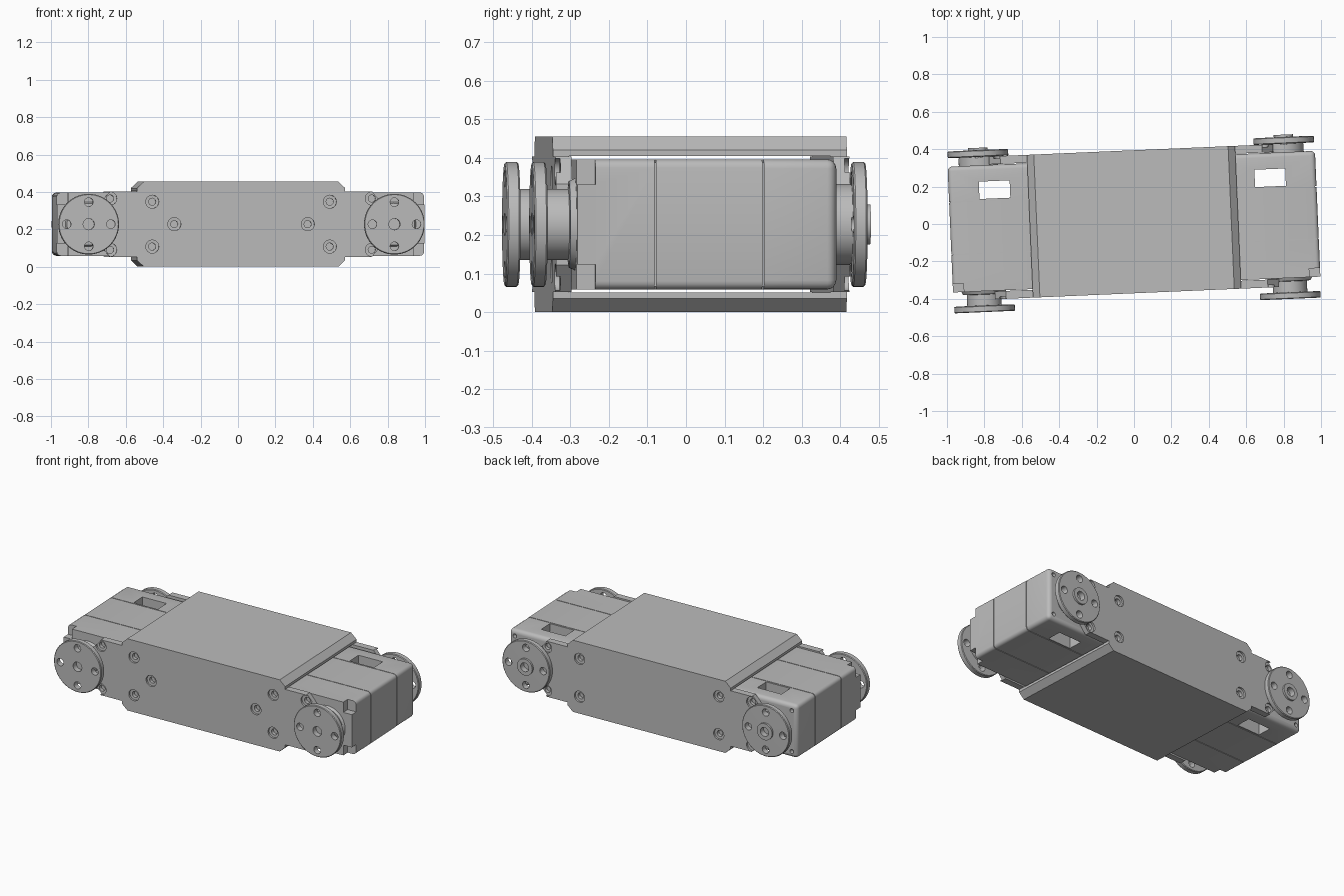
import bpy, bmesh, math
from mathutils import Matrix, Vector

if "Cube" in bpy.data.objects:
    bpy.data.objects.remove(bpy.data.objects["Cube"], do_unlink=True)

grey = bpy.data.materials.new("satin_grey")
grey.use_nodes = True
colour = (0.5, 0.5, 0.5, 1)
grey.diffuse_color = colour
grey.node_tree.nodes["Principled BSDF"].inputs["Base Color"].default_value = colour

MID = 0.2275      # height of the centre line
HALF = 0.557      # half length of the housing
SIDE = 0.382      # half depth of the housing
AXIS = 0.818      # distance of the shafts from the middle
PLACE = Matrix.Translation((0, 0.012, 0)) @ Matrix.Rotation(math.radians(2.47), 4, 'Z')


def finish(name, bm):
    bmesh.ops.recalc_face_normals(bm, faces=bm.faces)
    mesh = bpy.data.meshes.new(name)
    bm.to_mesh(mesh)
    bm.free()
    mesh.materials.append(grey)
    ob = bpy.data.objects.new(name, mesh)
    bpy.context.collection.objects.link(ob)
    ob.matrix_world = PLACE
    return ob


def smooth(ob):
    bpy.ops.object.select_all(action='DESELECT')
    ob.select_set(True)
    bpy.context.view_layer.objects.active = ob
    bpy.ops.object.shade_smooth_by_angle(angle=math.radians(35))


def cut(ob, bm):
    """Subtract the solids in bm from ob."""
    cutter = finish("cutter", bm)
    cutter.hide_render = True
    mod = ob.modifiers.new("cut", 'BOOLEAN')
    mod.object = cutter
    mod.solver = 'EXACT'
    bpy.context.view_layer.update()
    bpy.context.view_layer.objects.active = ob
    bpy.ops.object.modifier_apply(modifier=mod.name)
    bpy.data.objects.remove(cutter, do_unlink=True)


def lathe(bm, x, z, rings, n=48):
    """Closed solid around the y direction from (radius, y) rings."""
    loops = []
    for r, y in rings:
        loops.append([bm.verts.new((x + r * math.cos(2 * math.pi * i / n), y,
                                    z + r * math.sin(2 * math.pi * i / n))) for i in range(n)])
    for a, b in zip(loops, loops[1:]):
        for i in range(n):
            j = (i + 1) % n
            bm.faces.new((a[i], a[j], b[j], b[i]))
    bm.faces.new(loops[0])
    bm.faces.new(loops[-1])


def prism(bm, outline, y0, y1):
    """Extrude an (x, z) outline along y."""
    face = bm.faces.new([bm.verts.new((x, y0, z)) for x, z in outline])
    out = bmesh.ops.extrude_face_region(bm, geom=[face])
    verts = [v for v in out["geom"] if isinstance(v, bmesh.types.BMVert)]
    bmesh.ops.translate(bm, verts=verts, vec=(0, y1 - y0, 0))


def box(bm, x0, x1, y0, y1, z0, z1):
    prism(bm, [(x0, z0), (x1, z0), (x1, z1), (x0, z1)], y0, y1)


def rounded_box(bm, dims, radius, end_y=None):
    """Box with its lengthwise edges, and optionally one end, rounded."""
    box(bm, *dims)
    edges = []
    for e in bm.edges:
        a, b = (v.co for v in e.verts)
        on_end = end_y is not None and abs(a.y - end_y) < 1e-5 and abs(b.y - end_y) < 1e-5
        if abs(a.y - b.y) > 1e-4 or on_end:
            edges.append(e)
    bmesh.ops.bevel(bm, geom=edges, offset=radius, segments=4, profile=0.5, affect='EDGES')


# Housing covers, hollow between, with bevelled outer ends
for name, s in (("top_cover", 1), ("bottom_cover", -1)):
    bm = bmesh.new()
    outline = [(-HALF, 0.177), (HALF, 0.177), (HALF, 0.193), (0.52, MID), (-0.52, MID), (-HALF, 0.193)]
    prism(bm, [(x, MID + s * z) for x, z in outline], -SIDE + 0.042, SIDE - 0.042)
    finish(name, bm)

# Side plates with necks reaching out towards the shafts
quarter = [(0.76, 0.105), (0.70, 0.176), (HALF, 0.176), (HALF, 0.193), (0.52, MID)]
upper = quarter + [(-x, z) for x, z in reversed(quarter)]
outline = upper + [(x, -z) for x, z in reversed(upper)]
for name, s in (("front_plate", -1), ("back_plate", 1)):
    bm = bmesh.new()
    prism(bm, [(x, MID + z) for x, z in outline], s * (SIDE - 0.042), s * SIDE)
    plate = finish(name, bm)
    holes = [(sx * x, sz * z) for sx in (-1, 1) for sz in (-1, 1) for x, z in ((0.475, 0.12), (0.70, 0.137))]
    if s < 0:
        holes += [(-0.357, 0), (0.357, 0)]
    # Countersunk screw holes
    bm = bmesh.new()
    for x, z in holes:
        lathe(bm, x, MID + z, [(0.035, s * (SIDE + 0.01)), (0.035, s * (SIDE - 0.012)),
                               (0.019, s * (SIDE - 0.013)), (0.019, s * (SIDE - 0.034))], 24)
    cut(plate, bm)
    smooth(plate)


def drive_disc(name, x, rings, bore):
    """Round horn with four outer holes and a centre bore."""
    bm = bmesh.new()
    lathe(bm, x, MID, rings, 64)
    disc = finish(name, bm)
    ys = [y for r, y in rings if r > 0.15]
    y0, y1 = min(ys) - 0.005, max(ys) + 0.005
    bm = bmesh.new()
    for k in range(4):
        a = k * math.pi / 2
        lathe(bm, x + 0.118 * math.cos(a), MID + 0.118 * math.sin(a), [(0.023, y0), (0.023, y1)], 20)
    end = rings[-1][1]
    s = 1 if end > 0 else -1
    lathe(bm, x, MID, [(bore, end + s * 0.01), (bore, end - s * 0.035)], 24)
    cut(disc, bm)
    smooth(disc)


for side, s in (("left", 1), ("right", -1)):
    x0, x1 = sorted((s * 0.42, s * 0.983))
    low, high = MID - 0.169, MID + 0.169

    # Motor case in three sections with fine seams
    bm = bmesh.new()
    rounded_box(bm, (x0, x1, -0.336, -0.136, low, high), 0.022)
    front = finish(side + "_motor_front", bm)
    bm = bmesh.new()
    for z0, z1 in ((low - 0.02, low + 0.065), (high - 0.065, high + 0.02)):
        a, b = sorted((s * 0.925, s * 1.02))
        box(bm, a, b, -0.36, -0.29, z0, z1)
    cut(front, bm)
    smooth(front)

    bm = bmesh.new()
    rounded_box(bm, (x0, x1, -0.132, 0.144, low, high), 0.022)
    smooth(finish(side + "_motor_middle", bm))

    bm = bmesh.new()
    rounded_box(bm, (x0, x1, 0.148, 0.337, low, high), 0.024, 0.337)
    back = finish(side + "_motor_back", bm)
    bm = bmesh.new()
    a, b = sorted((s * 0.655, s * 0.82))
    box(bm, a, b, 0.157, 0.25, low - 0.05, high + 0.05)
    for z in (-0.13, 0.13):
        lathe(bm, s * 0.945, MID + z, [(0.013, 0.35), (0.013, 0.31)], 16)
    cut(back, bm)
    smooth(back)

    bm = bmesh.new()
    box(bm, x0 + 0.008, x1 - 0.008, -0.15, 0.152, low + 0.008, high - 0.008)
    finish(side + "_motor_core", bm)

    # Front horn on a stepped shaft
    drive_disc(side + "_front_horn", s * AXIS,
               [(0.125, -0.325), (0.112, -0.352), (0.092, -0.354), (0.092, -0.412),
                (0.158, -0.413), (0.162, -0.417), (0.162, -0.444), (0.158, -0.448)], 0.03)
    # Back horn with a raised centre boss
    drive_disc(side + "_back_horn", s * AXIS,
               [(0.105, 0.325), (0.105, 0.382), (0.158, 0.383), (0.162, 0.387),
                (0.162, 0.414), (0.158, 0.418), (0.052, 0.419), (0.052, 0.431)], 0.028)
